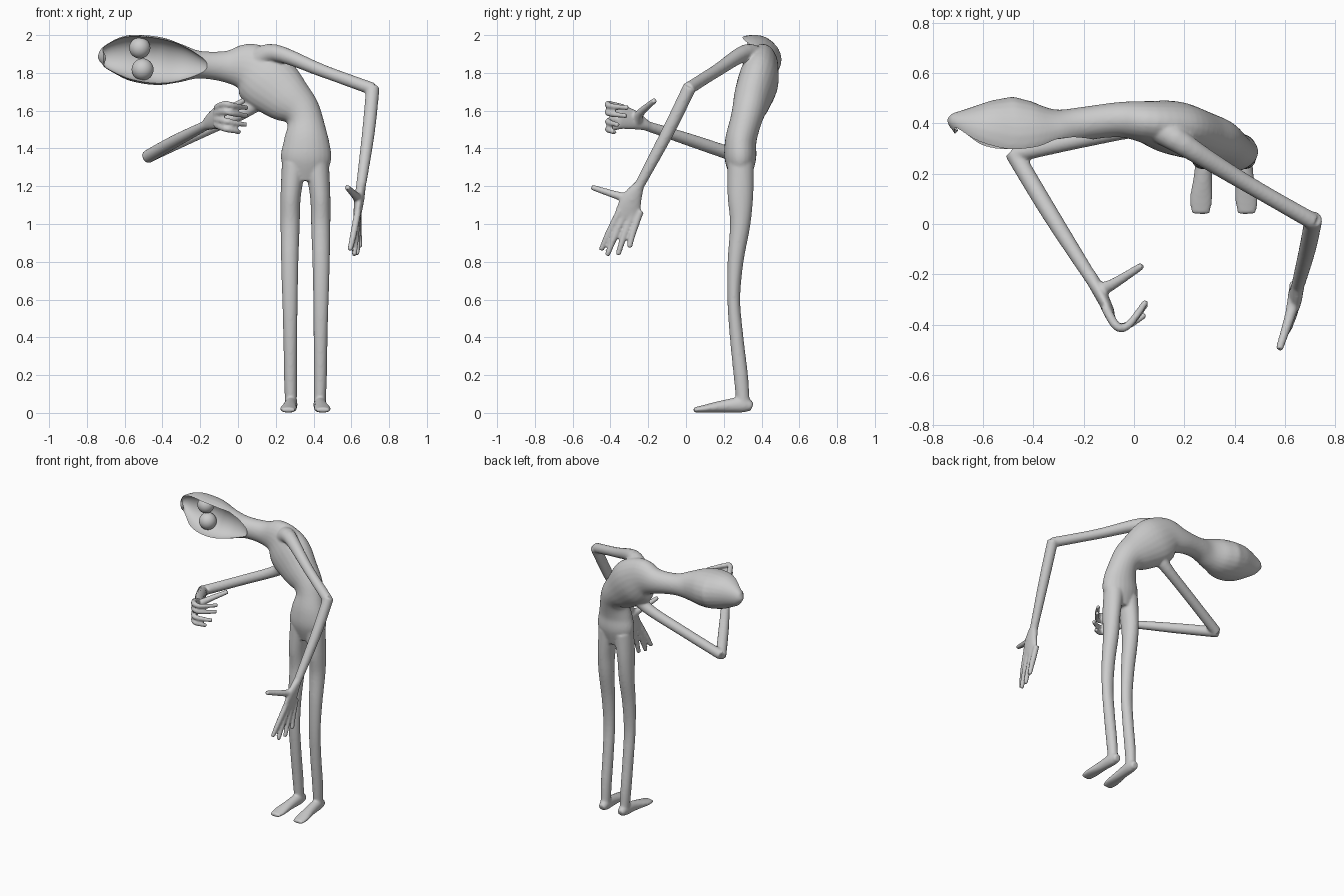
import bpy, bmesh, math
from mathutils import Vector

X, Y, Z = Vector((1, 0, 0)), Vector((0, 1, 0)), Vector((0, 0, 1))


def catmull(a, b, c, d, t):
    return [0.5 * (2 * q + (r - p) * t + (2 * p - 5 * q + 4 * r - s) * t * t
                   + (3 * q - p - 3 * r + s) * t ** 3) for p, q, r, s in zip(a, b, c, d)]


def tube(bm, pts, ref=Y, steps=5, sides=24):
    """Smooth closed tube; each point is x, y, z, cross radius, radius along ref."""
    n = len(pts)
    path = []
    for i in range(n - 1):
        quad = (pts[max(i - 1, 0)], pts[i], pts[i + 1], pts[min(i + 2, n - 1)])
        path += [catmull(*quad, k / steps) for k in range(steps)]
    path.append(pts[-1])
    rings = []
    for i, p in enumerate(path):
        t = Vector(path[min(i + 1, len(path) - 1)][:3]) - Vector(path[max(i - 1, 0)][:3])
        t.normalize()
        b = (ref - t * ref.dot(t)).normalized()
        a = t.cross(b)
        ra, rb = max(p[3], 0.003), max(p[4], 0.003)
        ring = []
        for k in range(sides):
            g = 2 * math.pi * k / sides
            ring.append(bm.verts.new(Vector(p[:3]) + a * ra * math.cos(g) + b * rb * math.sin(g)))
        rings.append(ring)
    faces = [bm.faces.new(rings[0]), bm.faces.new(rings[-1])]
    for r, s in zip(rings, rings[1:]):
        for k in range(sides):
            j = (k + 1) % sides
            faces.append(bm.faces.new((r[k], r[j], s[j], s[k])))
    bmesh.ops.recalc_face_normals(bm, faces=faces)


def limb(bm, pts, ref=Z):
    """Round tube; each point is x, y, z, radius."""
    tube(bm, [(*p, p[3]) for p in pts], ref, sides=16)


def finish(name, bm):
    me = bpy.data.meshes.new(name)
    bm.to_mesh(me)
    bm.free()
    ob = bpy.data.objects.new(name, me)
    bpy.context.collection.objects.link(ob)
    return ob


bm = bmesh.new()

# Torso, neck and sideways head in one sweep
head = [(-.2, .398, 1.843, .073, .068), (-.3, .375, 1.85, .1, .083),
        (-.4, .358, 1.86, .125, .133), (-.5, .353, 1.872, .128, .154),
        (-.6, .375, 1.885, .113, .12), (-.7, .405, 1.885, .062, .048)]
torso = [(.355, .29, 1.23, .09, .05), (.36, .288, 1.34, .133, .083),
         (.362, .29, 1.44, .12, .083), (.357, .315, 1.54, .096, .083),
         (.325, .335, 1.61, .105, .09), (.25, .355, 1.675, .138, .1),
         (.15, .385, 1.76, .163, .105), (.05, .405, 1.825, .135, .085),
         (-.06, .415, 1.833, .085, .07)]
tube(bm, torso + head + [(-.73, .41, 1.882, .03, .025), (-.742, .41, 1.88, .008, .008)])

# Legs and feet, mirrored about the hip centre
leg = [(.06, .29, 1.32, .065, .07), (.078, .288, 1.15, .054, .068), (.081, .287, 1, .051, .054),
       (.083, .262, .8, .046, .042), (.082, .253, .6, .041, .034), (.08, .268, .4, .037, .036),
       (.079, .29, .2, .035, .038), (.077, .3, .08, .032, .036), (.077, .305, .03, .032, .036)]
foot = [(.075, .35, .03, .022, .024), (.076, .305, .043, .041, .034), (.082, .2, .035, .033, .036),
        (.09, .1, .022, .021, .045), (.092, .04, .015, .013, .036)]
for s in (-1, 1):
    tube(bm, [(.357 + s * p[0], *p[1:]) for p in leg])
    tube(bm, [(.357 + s * p[0], *p[1:]) for p in foot], X)

# Raised right arm, hanging forearm
limb(bm, [(.1, .39, 1.86, .07), (.2, .315, 1.905, .046), (.45, .16, 1.81, .034), (.712, .01, 1.715, .034)])
limb(bm, [(.714, .02, 1.725, .036), (.69, -.1, 1.48, .034), (.648, -.26, 1.18, .026)], X)
# Right hand
tube(bm, [(.652, -.245, 1.21, .026, .026), (.642, -.288, 1.13, .026, .055),
          (.632, -.312, 1.05, .021, .066), (.628, -.32, 1.02, .015, .06)])
for k, (y, ty, tx, tz) in enumerate([(-.37, -.45, .592, .86), (-.335, -.418, .615, .832),
                                     (-.297, -.36, .63, .835), (-.26, -.3, .645, .875)]):
    limb(bm, [(.635, y + .02, 1.07, .019), ((.632 + tx) / 2, (y + ty) / 2, (1.04 + tz) / 2, .018),
              (tx, ty, tz, .014)], X)
limb(bm, [(.642, -.28, 1.13, .03), (.622, -.36, 1.15, .022), (.577, -.5, 1.195, .015)], X)

# Left arm, bent across the front
limb(bm, [(.14, .385, 1.69, .06), (.04, .385, 1.6, .038), (-.2, .338, 1.485, .034), (-.475, .278, 1.358, .034)])
limb(bm, [(-.48, .285, 1.355, .036), (-.33, .035, 1.44, .034), (-.165, -.225, 1.525, .026)])
# Left hand with curled fingers
tube(bm, [(-.175, -.205, 1.52, .026, .026), (-.135, -.275, 1.55, .026, .052),
          (-.1, -.345, 1.567, .021, .064), (-.09, -.365, 1.57, .015, .058)], Z)
for z, bz, tz, tx, ty in [(1.615, 1.635, 1.615, .05, -.305), (1.585, 1.595, 1.572, .05, -.315),
                          (1.553, 1.545, 1.525, .045, -.36), (1.525, 1.505, 1.485, .01, -.375)]:
    limb(bm, [(-.115, -.33, z, .019), (-.068, -.408, bz, .018), (-.02, -.4, (bz + tz) / 2, .016),
              (tx, ty, tz, .013)])
limb(bm, [(-.135, -.26, 1.55, .03), (-.085, -.24, 1.59, .022), (.033, -.165, 1.655, .015)])

body = finish("body", bm)

# Hollow of the face
bm = bmesh.new()
hollow = [(x, y - .33 * rb, z, ra * .93, rb * .88) for x, y, z, ra, rb in head[1:]]
tube(bm, [(-.165, .325, 1.838, .02, .01), (-.2, .335, 1.84, .046, .035)] + hollow
     + [(-.722, .385, 1.883, .02, .02)])
cutter = finish("face_hollow_cutter", bm)
cutter.hide_render = True

# Fuse the parts, soften, and carve the face
bpy.context.view_layer.objects.active = body
body.select_set(True)
m = body.modifiers.new("fuse", 'REMESH')
m.mode = 'VOXEL'
m.voxel_size = .0075
m = body.modifiers.new("soften", 'SMOOTH')
m.factor, m.iterations = .5, 6
m = body.modifiers.new("carve", 'BOOLEAN')
m.operation, m.object, m.solver = 'DIFFERENCE', cutter, 'EXACT'
for name in [m.name for m in body.modifiers]:
    bpy.ops.object.modifier_apply(modifier=name)
bpy.data.objects.remove(cutter)
bpy.ops.object.shade_smooth_by_angle(angle=math.radians(45))

# Eyes
for name, loc, r in [("upper_eye", (-.52, .375, 1.932), .056), ("lower_eye", (-.505, .375, 1.818), .058)]:
    bpy.ops.mesh.primitive_uv_sphere_add(segments=32, ring_count=16, radius=r, location=loc)
    bpy.context.object.name = name
    bpy.ops.object.shade_smooth()
